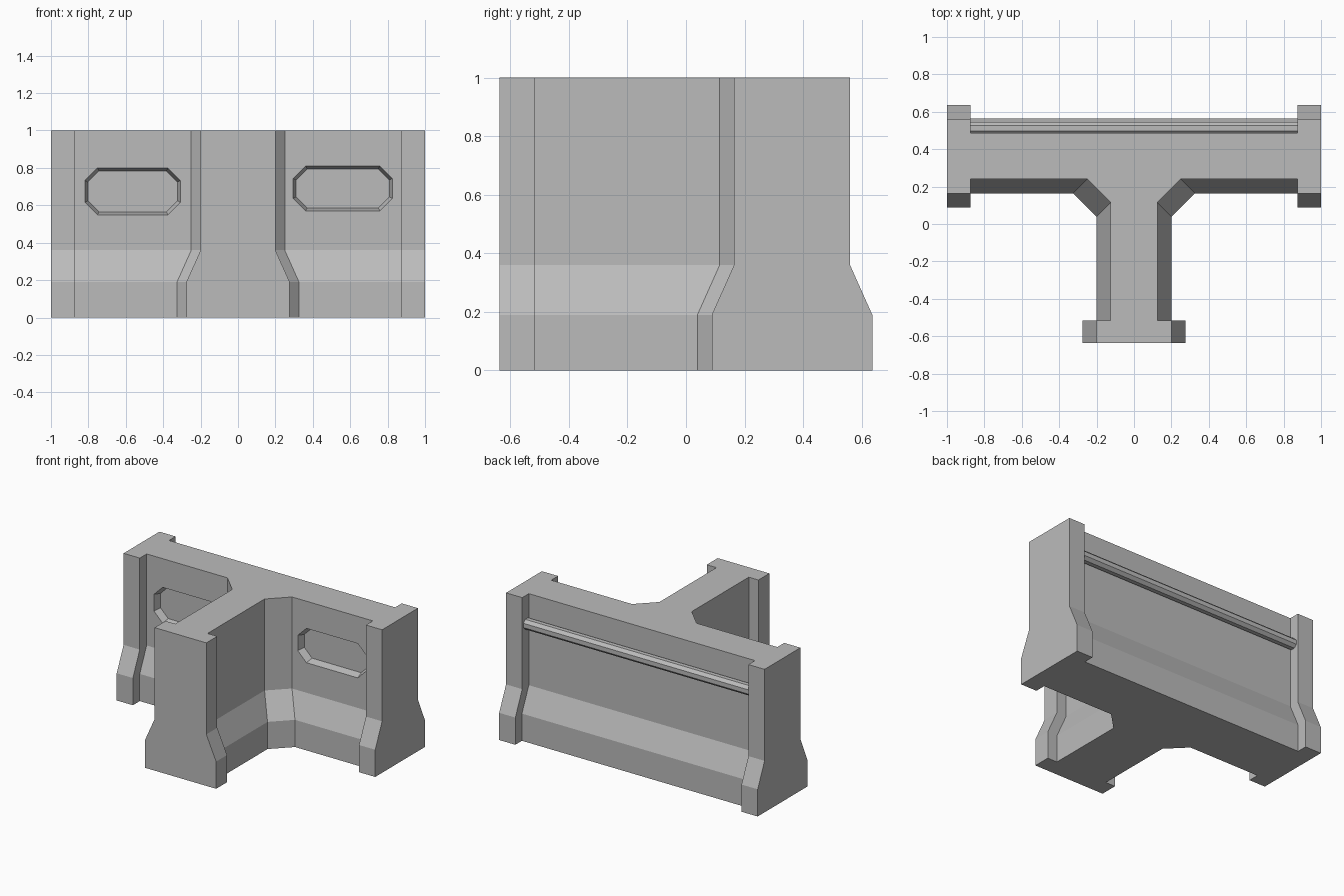
import bpy
import bmesh

cube = bpy.data.objects.get("Cube")
if cube:
    bpy.data.objects.remove(cube, do_unlink=True)

concrete = bpy.data.materials.new("concrete grey")
concrete.use_nodes = True
GREY = (0.5, 0.5, 0.5, 1)
concrete.diffuse_color = GREY
concrete.node_tree.nodes["Principled BSDF"].inputs["Base Color"].default_value = GREY


def loft(name, rings):
    """Join closed rings of points into a capped, flat-shaded solid."""
    bm = bmesh.new()
    loops = [[bm.verts.new(p) for p in ring] for ring in rings]
    for a, b in zip(loops, loops[1:]):
        for i in range(len(a)):
            j = (i + 1) % len(a)
            bm.faces.new((a[i], a[j], b[j], b[i]))
    bm.faces.new(loops[0][::-1])
    bm.faces.new(loops[-1])
    bmesh.ops.recalc_face_normals(bm, faces=bm.faces[:])
    mesh = bpy.data.meshes.new(name)
    bm.to_mesh(mesh)
    bm.free()
    mesh.materials.append(concrete)
    obj = bpy.data.objects.new(name, mesh)
    bpy.context.collection.objects.link(obj)
    return obj


def octagon(cu, cv, width, height, cut):
    """Rectangle with its four corners cut off."""
    w, h = width / 2, height / 2
    return [(cu + u, cv + v) for u, v in (
        (w, cut - h), (w, h - cut), (w - cut, h), (cut - w, h),
        (-w, h - cut), (-w, cut - h), (cut - w, -h), (w - cut, -h))]


def plan(flare, z):
    """T-shaped outline with end pillars, spread outward by the flare."""
    f = flare
    half = [(0.2 + f, -0.636), (0.2 + f, -0.515), (0.125 + f, -0.515),
            (0.125 + f, 0.115 - f), (0.25 + f, 0.24 - f),
            (0.875, 0.24 - f), (0.875, 0.164 - f), (1, 0.164 - f),
            (1, 0.56 + f), (0.875, 0.56 + f), (0.875, 0.487 + f)]
    return [(x, y, z) for x, y in half] + [(-x, y, z) for x, y in reversed(half)]


# T-shaped wall: wide foot, sloped shoulder, straight upper part
FOOT = 0.076
wall = loft("barrier_wall", [plan(FOOT, 0), plan(FOOT, 0.19), plan(0, 0.36), plan(0, 1)])

# Recessed panels in the front of both wings
MOUTH, DEPTH, INSET = 0.24, 0.05, 0.03
for side, cx, cz, w, h in (("right", -0.563, 0.674, 0.51, 0.25),
                           ("left", 0.56, 0.69, 0.53, 0.24)):
    outer = octagon(cx, cz, w, h, 0.066)
    inner = octagon(cx, cz, w - INSET, h - INSET, 0.06)
    cutter = loft(side + "_recess_cutter", [
        [(x, MOUTH - DEPTH, z) for x, z in outer],
        [(x, MOUTH, z) for x, z in outer],
        [(x, MOUTH + DEPTH, z) for x, z in inner]])
    cutter.hide_render = True
    mod = wall.modifiers.new(side + "_recess", "BOOLEAN")
    mod.operation = "DIFFERENCE"
    mod.solver = "EXACT"
    mod.object = cutter
    bpy.context.view_layer.objects.active = wall
    bpy.ops.object.modifier_apply(modifier=mod.name)
    bpy.data.objects.remove(cutter, do_unlink=True)

# Eight-sided rail along the back, between the pillars
section = octagon(0.511, 0.8, 0.07, 0.07, 0.02)
loft("back_rail", [[(x, y, z) for y, z in section] for x in (-0.88, 0.88)])
